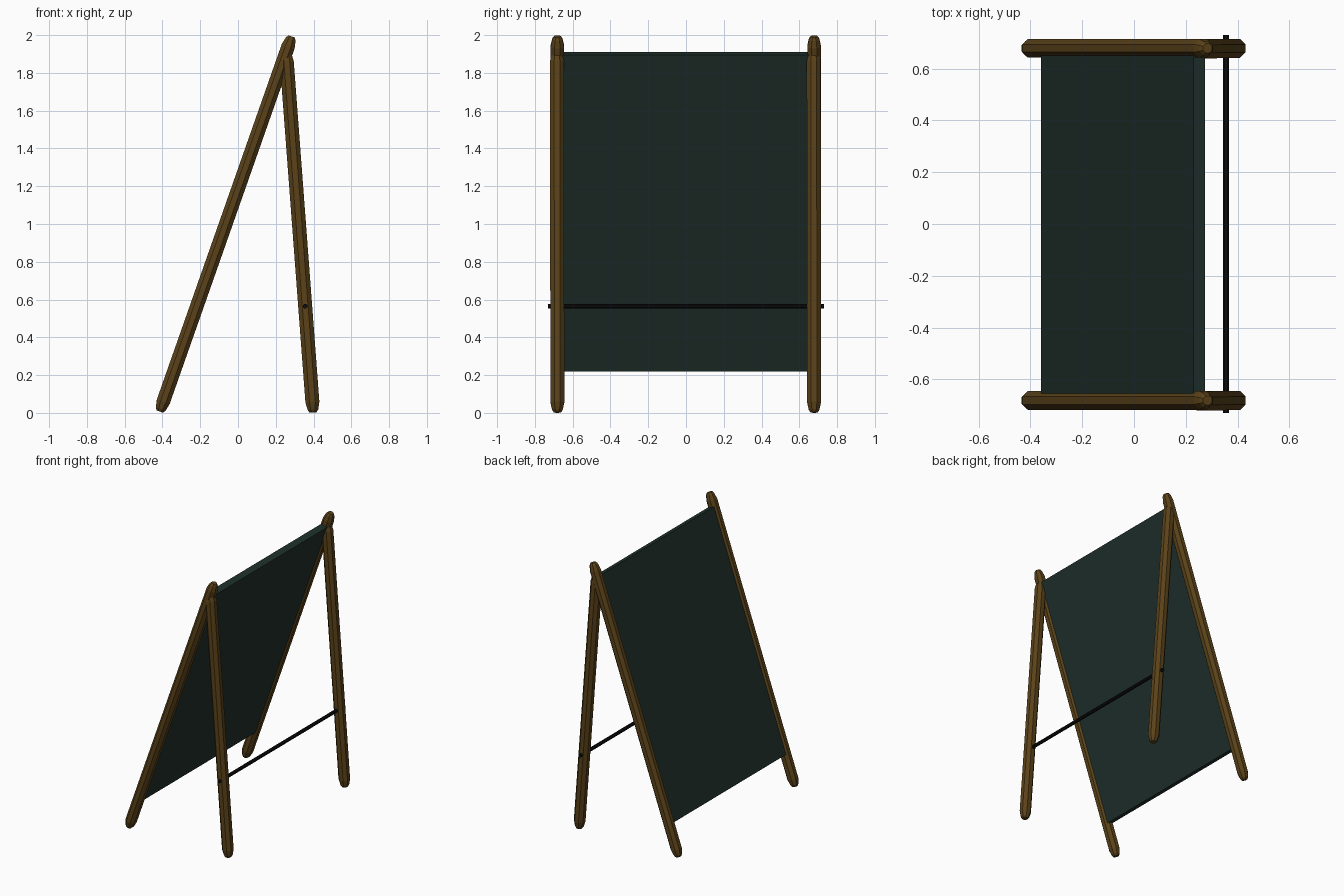
import bpy, bmesh, math
from mathutils import Vector, Matrix

if "Cube" in bpy.data.objects:
    bpy.data.objects.remove(bpy.data.objects["Cube"])


def material(name, rgb):
    m = bpy.data.materials.new(name)
    m.diffuse_color = (*rgb, 1)
    m.use_nodes = True
    m.node_tree.nodes["Principled BSDF"].inputs["Base Color"].default_value = m.diffuse_color
    return m


WOOD = material("wood", (0.105, 0.055, 0.010))
BOARD = material("chalkboard", (0.014, 0.030, 0.025))
METAL = material("dark_metal", (0.004, 0.004, 0.004))


def finish(name, bm, mat):
    bmesh.ops.recalc_face_normals(bm, faces=bm.faces[:])
    mesh = bpy.data.meshes.new(name)
    bm.to_mesh(mesh)
    bm.free()
    mesh.materials.append(mat)
    ob = bpy.data.objects.new(name, mesh)
    bpy.context.collection.objects.link(ob)
    return ob


def bar(name, a, b, radius, sides, mat, taper=None):
    """Faceted bar from a to b; taper lists (distance from end, radius scale)."""
    a, b = Vector(a), Vector(b)
    axis = (b - a).normalized()
    length = (b - a).length
    # one cross direction stays horizontal so the flats face the sides
    u = Vector((0, 1, 0)) if abs(axis.y) < 0.9 else Vector((1, 0, 0))
    v = axis.cross(u)
    taper = taper or [(0, 1)]
    stations = taper + [(length - d, s) for d, s in reversed(taper)]
    corner = radius / math.cos(math.pi / sides)
    bm = bmesh.new()
    rings = []
    for d, s in stations:
        angles = [2 * math.pi * (i + 0.5) / sides for i in range(sides)]
        rings.append([bm.verts.new(a + axis * d + corner * s *
                                   (u * math.cos(t) + v * math.sin(t))) for t in angles])
    for r0, r1 in zip(rings, rings[1:]):
        for i in range(sides):
            j = (i + 1) % sides
            bm.faces.new((r0[i], r0[j], r1[j], r1[i]))
    bm.faces.new(rings[0])
    bm.faces.new(rings[-1])
    return finish(name, bm, mat)


# Four octagonal legs with worn, rounded ends
ENDS = [(0, 0.5), (0.015, 0.76), (0.055, 1)]
foot, head = Vector((-0.414, 0, 0.007)), Vector((0.284, 0, 1.993))
for side, y in (("left", -0.681), ("right", 0.678)):
    off = Vector((0, y, 0))
    bar("front_leg_" + side, foot + off, head + off, 0.036, 8, WOOD, ENDS)
    bar("back_leg_" + side, (0.398, y, 0.002), (0.254, y - 0.002, 1.915), 0.037, 8, WOOD, ENDS)

# Leaning board held between the front legs
axis = (head - foot).normalized()
at = lambda z: foot + (head - foot) * ((z - foot.z) / (head.z - foot.z))
low, high = at(0.228), at(1.902)
bm = bmesh.new()
bmesh.ops.create_cube(bm, size=1)
bmesh.ops.scale(bm, vec=(0.048, 1.31, (high - low).length), verts=bm.verts)
tilt = math.atan2(axis.x, axis.z)
bmesh.ops.transform(bm, verts=bm.verts,
                    matrix=Matrix.Translation((low + high) / 2) @ Matrix.Rotation(tilt, 4, 'Y'))
finish("board", bm, BOARD)

# Thin metal rod joining the back legs
bar("cross_rod", (0.355, -0.73, 0.565), (0.355, 0.73, 0.565), 0.012, 8, METAL)
